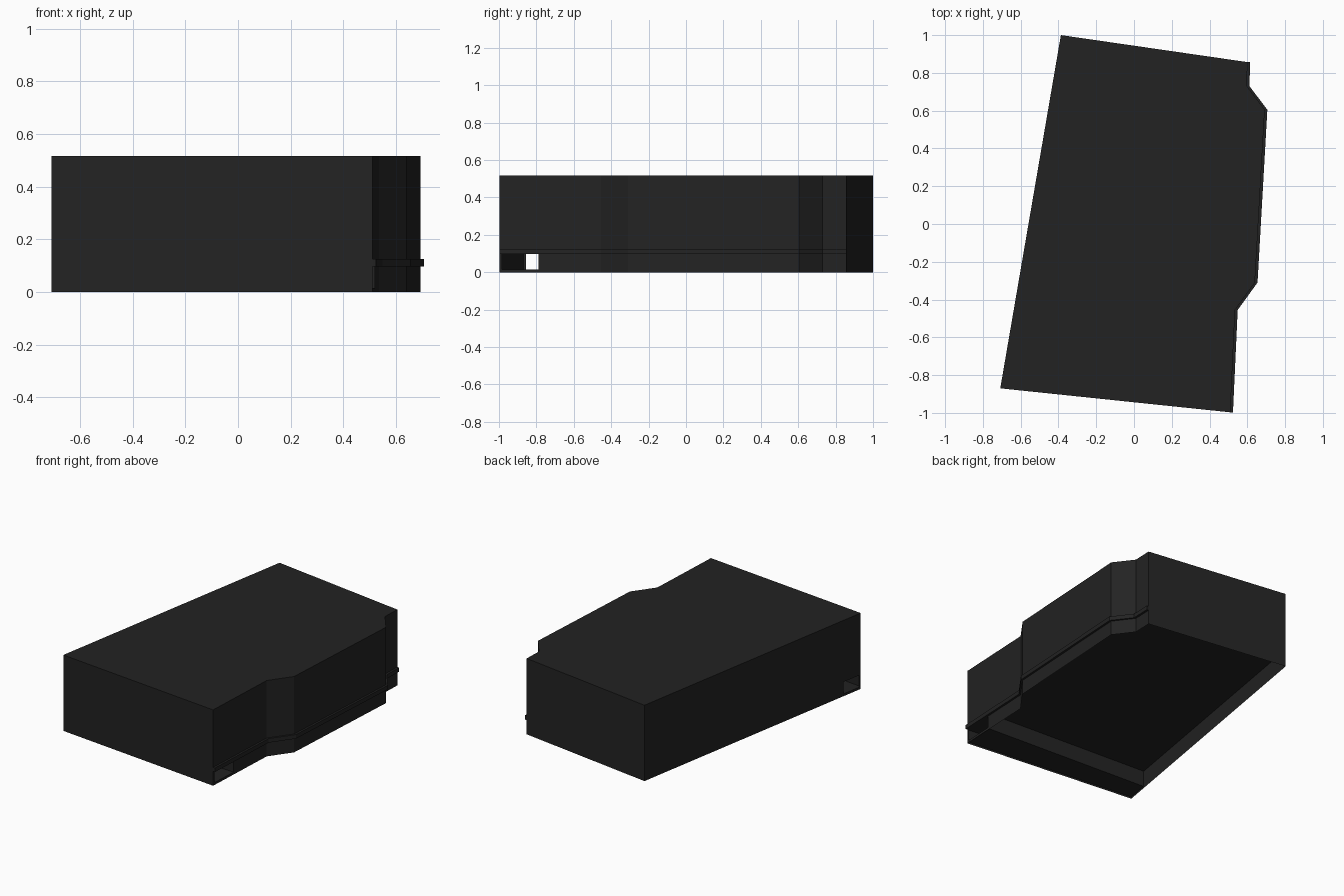
import bpy
import bmesh
from mathutils import Vector

old = bpy.data.objects.get("Cube")
if old:
    bpy.data.objects.remove(old, do_unlink=True)

# Single charcoal material
charcoal = bpy.data.materials.new("charcoal")
charcoal.use_nodes = True
COLOUR = (0.0165, 0.0165, 0.0165, 1)
charcoal.diffuse_color = COLOUR
charcoal.node_tree.nodes["Principled BSDF"].inputs["Base Color"].default_value = COLOUR

# Plan outline, counter-clockwise: jogged side first, then back and straight side
jogged = [Vector(p) for p in ((0.51, -0.997), (0.535, -0.455), (0.64, -0.31),
                              (0.692, 0.605), (0.597, 0.73), (0.601, 0.857))]
back_corner = Vector((-0.387, 1.0))
front_corner = Vector((-0.708, -0.87))
outline = jogged + [back_corner, front_corner]

SILL, LINTEL, FLOOR, ROOF = 0.016, 0.097, 0.12, 0.517


def finish(name, bm):
    mesh = bpy.data.meshes.new(name)
    bm.to_mesh(mesh)
    bm.free()
    mesh.materials.append(charcoal)
    obj = bpy.data.objects.new(name, mesh)
    bpy.context.collection.objects.link(obj)
    return obj


def prism(name, points, z0, z1):
    """Closed solid from a plan outline."""
    bm = bmesh.new()
    base = bm.faces.new([bm.verts.new((p.x, p.y, z0)) for p in points])
    top = bmesh.ops.extrude_face_region(bm, geom=[base])["geom"]
    bmesh.ops.translate(bm, vec=(0, 0, z1 - z0),
                        verts=[g for g in top if isinstance(g, bmesh.types.BMVert)])
    bmesh.ops.recalc_face_normals(bm, faces=bm.faces)
    return finish(name, bm)


def panels(name, spans):
    """Thin upright wall panels, each given as start, end, bottom, top."""
    bm = bmesh.new()
    for a, b, z0, z1 in spans:
        bm.faces.new([bm.verts.new((p.x, p.y, z))
                      for p, z in ((a, z0), (b, z0), (b, z1), (a, z1))])
    return finish(name, bm)


# Main block
prism("main_block", outline, FLOOR, ROOF)

# Passage corners on the jogged and the straight side
near_post = jogged[0].lerp(jogged[1], 0.025)
near_jamb = jogged[0].lerp(jogged[1], 0.385)
far_post = front_corner.lerp(back_corner, 0.008)
far_jamb = front_corner.lerp(back_corner, 0.08)


def opened(corner, post, jamb):
    """Wall pieces around one mouth of the passage."""
    return [(corner, post, 0, FLOOR), (post, jamb, 0, SILL),
            (post, jamb, LINTEL, FLOOR)]


# Ground-level skirt, open underneath
skirt = opened(jogged[0], near_post, near_jamb)
skirt += opened(front_corner, far_post, far_jamb)
ring = [near_jamb] + jogged[1:] + [back_corner, far_jamb]
skirt += [(a, b, 0, FLOOR) for a, b in zip(ring, ring[1:])]
skirt.append((front_corner, jogged[0], 0, FLOOR))
panels("ground_skirt", skirt)

# Passage through the front end
passage = [jogged[0], near_jamb, far_jamb, front_corner]
prism("passage_floor", passage, SILL - 0.004, SILL)
prism("passage_ceiling", passage, LINTEL, FLOOR)
panels("passage_back_wall", [(near_jamb, far_jamb, SILL, FLOOR)])

# Projecting ledge along the jogged side
outer = [p + Vector((0.014, 0)) for p in jogged]
prism("side_ledge", jogged + outer[::-1], LINTEL, 0.125)
